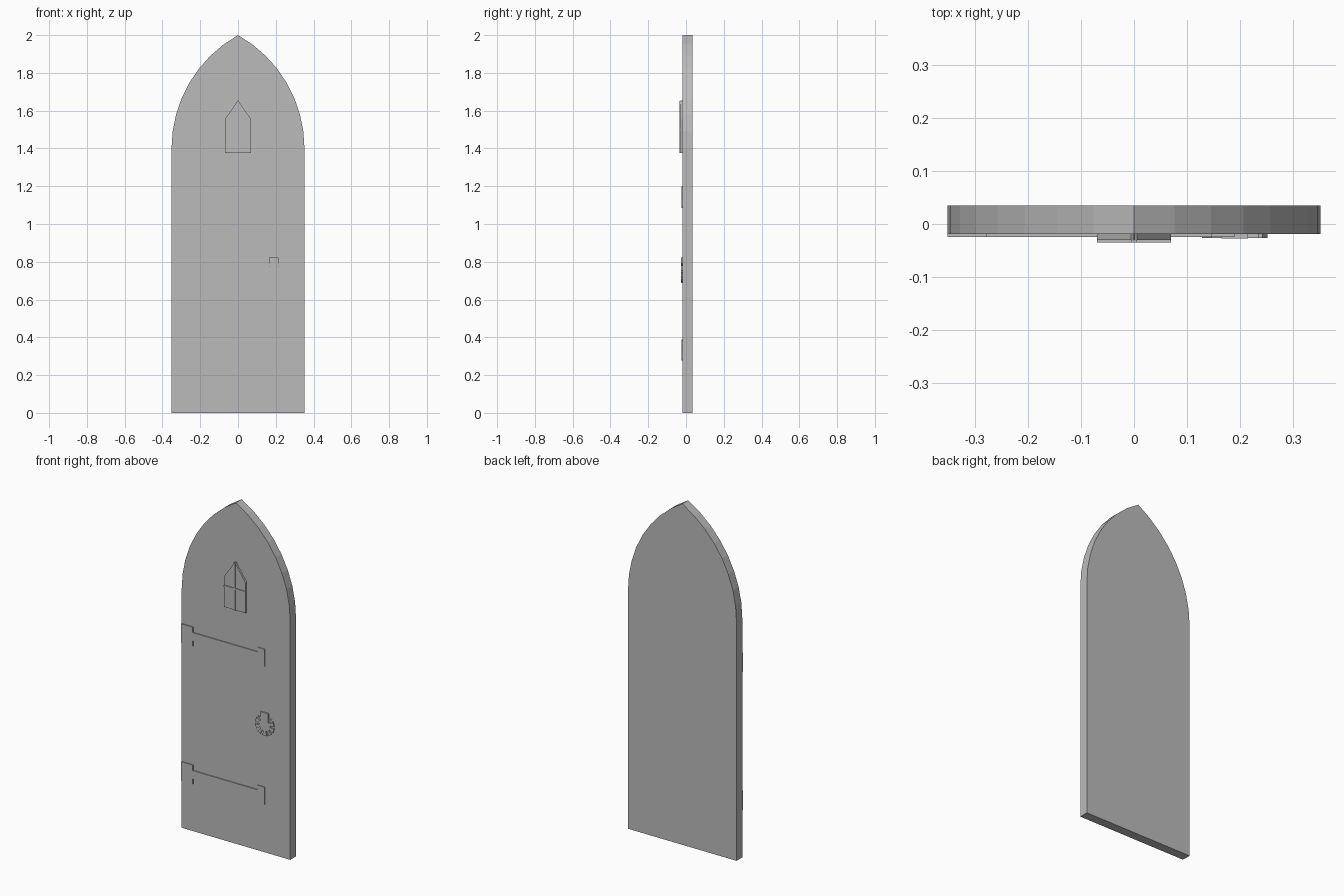
import bpy, bmesh, math

if "Cube" in bpy.data.objects:
    bpy.data.objects.remove(bpy.data.objects["Cube"], do_unlink=True)

GREY = (0.5, 0.5, 0.5, 1)
mat = bpy.data.materials.new("plain grey")
mat.use_nodes = True
mat.diffuse_color = GREY
mat.node_tree.nodes["Principled BSDF"].inputs["Base Color"].default_value = GREY

FACE, BACK = -0.019, 0.0345     # door front and back planes


def slab(name, outline, front, back=FACE):
    """Extrude an (x, z) outline between two y planes."""
    bm = bmesh.new()
    face = bm.faces.new([bm.verts.new((x, front, z)) for x, z in outline])
    out = bmesh.ops.extrude_face_region(bm, geom=[face])
    for v in out["geom"]:
        if isinstance(v, bmesh.types.BMVert):
            v.co.y = back
    bmesh.ops.recalc_face_normals(bm, faces=bm.faces)
    mesh = bpy.data.meshes.new(name)
    bm.to_mesh(mesh)
    bm.free()
    mesh.materials.append(mat)
    obj = bpy.data.objects.new(name, mesh)
    bpy.context.collection.objects.link(obj)
    return obj


def rect(x0, x1, z0, z1):
    return [(x0, z0), (x1, z0), (x1, z1), (x0, z1)]


# Pointed-arch door leaf
HALF, SPRING, TOP, STEPS = 0.352, 1.4, 2.0, 8
rise = TOP - SPRING
offset = (rise ** 2 - HALF ** 2) / (2 * HALF)
radius = HALF + offset
sweep = math.acos(offset / radius)
arc = [(radius * math.cos(sweep * i / STEPS) - offset,
        SPRING + radius * math.sin(sweep * i / STEPS)) for i in range(STEPS)]
right = [(HALF, 0)] + arc
left = [(-x, z) for x, z in reversed(right)]
slab("door_leaf", right + [(0, TOP)] + left, FACE, BACK)

# Pointed window with crossed glazing bars
W, SILL, EAVE, PEAK = 0.07, 1.375, 1.553, 1.655
slab("window_pane", [(-W, SILL), (W, SILL), (W, EAVE), (0, PEAK), (-W, EAVE)], -0.030)
slab("window_upright_bar", rect(-0.006, 0.006, SILL, PEAK - 0.003), -0.0345)
slab("window_cross_bar", rect(-W, W, 1.496, 1.504), -0.0345)

# Strap hinges: wide root, narrow strap, end plate in one outline
for name, z in (("lower", 0.333), ("upper", 1.142)):
    top = [(0.19, 0.051), (0.145, 0.051), (0.145, 0.024),
           (-0.277, 0.024), (-0.277, 0.056), (-HALF, 0.056)]
    outline = [(x, z + h) for x, h in top] + [(x, z - h) for x, h in reversed(top)]
    slab(name + "_hinge", outline, -0.0245)

# Handle plate: a round plate with narrow notches cut in from its rim
CX, CZ = 0.19, 0.748
outline = []
for deg in (0, 38, 142, 180, 218, 250, 290, 322):
    for turn, r in ((-6, 0.062), (-8, 0.036), (8, 0.036), (6, 0.062)):
        a = math.radians(deg + turn)
        outline.append((CX + r * math.cos(a), CZ + r * math.sin(a)))
slab("handle_plate", outline, -0.026)
slab("handle_mount", rect(CX - 0.025, CX + 0.025, 0.77, 0.822), -0.0275)
